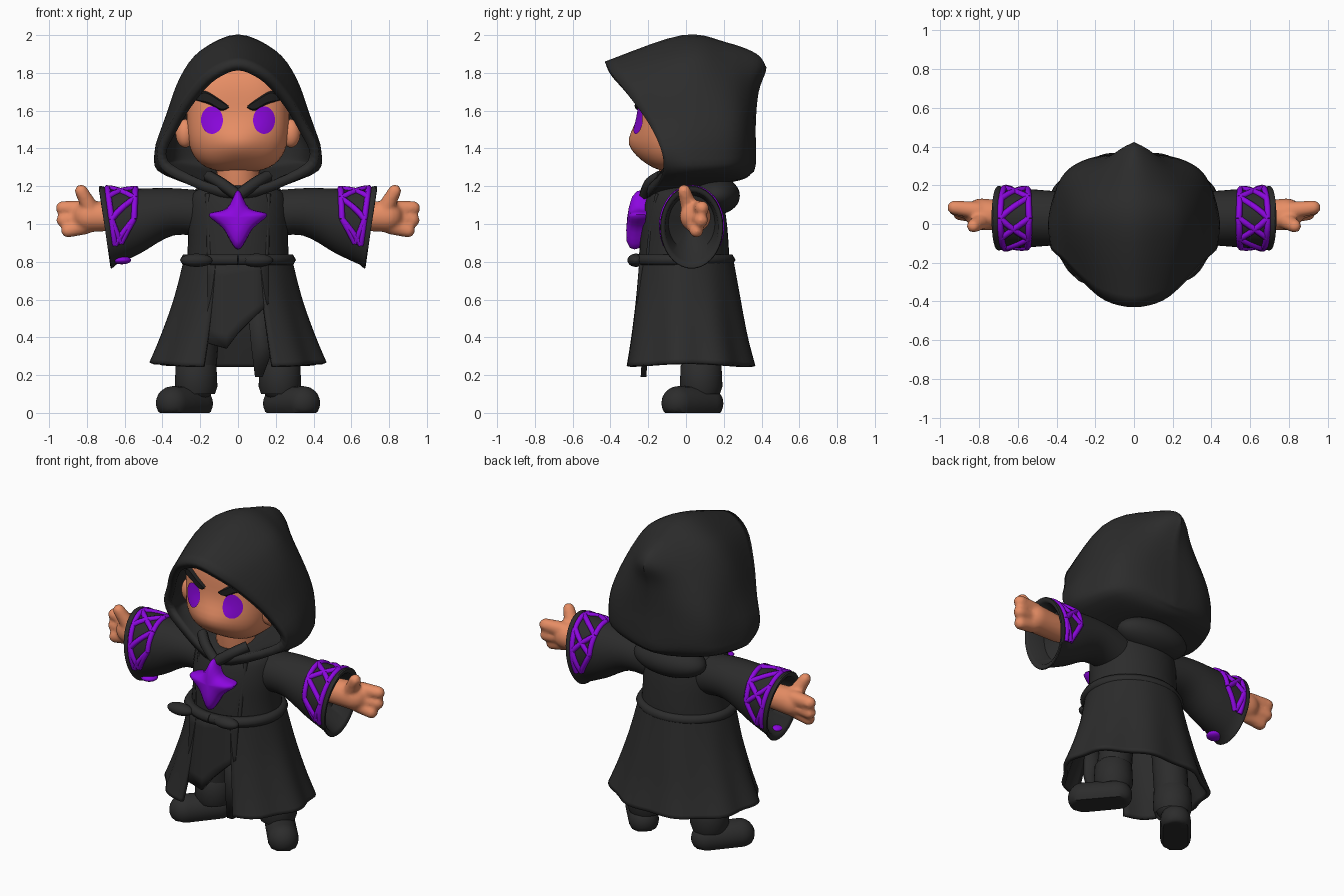
import bpy
import bmesh
from math import sin, cos, pi, radians, exp
from mathutils import Vector

cube = bpy.data.objects.get("Cube")
if cube:
    bpy.data.objects.remove(cube, do_unlink=True)


def material(name, color):
    mat = bpy.data.materials.new(name)
    mat.use_nodes = True
    mat.diffuse_color = (*color, 1)
    node = next(n for n in mat.node_tree.nodes if n.type == 'BSDF_PRINCIPLED')
    node.inputs["Base Color"].default_value = (*color, 1)
    return mat


ROBE = material("charcoal_cloth", (0.025, 0.025, 0.025))
SKIN = material("warm_skin", (0.8, 0.27, 0.13))
PURPLE = material("vivid_purple", (0.26, 0.002, 0.73))
BROW = material("black_hair", (0.014, 0.014, 0.014))


# ---- helpers: splines, grids of points, and objects made from them ----
def at(points, t, closed=False):
    """Point on a smooth spline through the given points; t counts in points."""
    n = len(points)
    i = int(t) if closed else min(int(t), n - 2)
    f = t - i
    pick = lambda k: Vector(points[k % n] if closed else points[max(0, min(n - 1, k))])
    a, b, c, d = (pick(i + k) for k in (-1, 0, 1, 2))
    return (b * 2 + (c - a) * f + (a * 2 - b * 5 + c * 4 - d) * f ** 2
            + (b * 3 - a - c * 3 + d) * f ** 3) * 0.5


def spline(points, steps, closed=False):
    spans = len(points) if closed else len(points) - 1
    count = spans * steps + (0 if closed else 1)
    return [at(points, k / steps, closed) for k in range(count)]


def loft(rings, steps):
    """Smoothly fill in extra rings between the given ones."""
    return list(zip(*[spline(column, steps) for column in zip(*rings)]))


def build(name, grids, mat, closed=True, thickness=0, offset=-1, blend=0):
    bm = bmesh.new()
    for rows in grids:
        rows = [[bm.verts.new(p) for p in row] for row in rows]
        for low, high in zip(rows, rows[1:]):
            n = len(low)
            for i in range(n if closed else n - 1):
                j = (i + 1) % n
                bm.faces.new((low[i], low[j], high[j], high[i]))
    bmesh.ops.remove_doubles(bm, verts=bm.verts, dist=0.0004)
    bmesh.ops.recalc_face_normals(bm, faces=bm.faces)
    mesh = bpy.data.meshes.new(name)
    bm.to_mesh(mesh)
    bm.free()
    mesh.materials.append(mat)
    mesh.polygons.foreach_set("use_smooth", [True] * len(mesh.polygons))
    mesh.set_sharp_from_angle(angle=radians(50))
    obj = bpy.data.objects.new(name, mesh)
    bpy.context.collection.objects.link(obj)
    if thickness:
        mod = obj.modifiers.new("thickness", 'SOLIDIFY')
        mod.thickness, mod.offset = thickness, offset
    if blend:
        mod = obj.modifiers.new("blend", 'REMESH')
        mod.mode, mod.voxel_size, mod.use_smooth_shade = 'VOXEL', blend, True
        mod = obj.modifiers.new("soften", 'SMOOTH')
        mod.iterations = 4


def ring(cx, cy, z, rx, ry, n=40):
    return [Vector((cx + rx * sin(2 * pi * k / n), cy - ry * cos(2 * pi * k / n), z)) for k in range(n)]


def capsule(a, b, r1, r2, n=20):
    a, b = Vector(a), Vector(b)
    turn = (b - a).to_track_quat('Z', 'Y')
    rows = []
    for end, r, start in ((a, r1, -pi / 2), (b, r2, 0)):
        for k in range(7):
            phi = start + k * pi / 12
            rows.append([end + turn @ (p * r) for p in ring(0, 0, sin(phi), cos(phi), cos(phi), n)])
    return rows


def ball(c, r, power=2, n=40):
    rows = []
    for k in range(n // 2 + 1):
        phi = -pi / 2 + k * 2 * pi / n
        row = []
        for d in ring(0, 0, sin(phi), cos(phi), cos(phi), n):
            d /= sum(abs(v) ** power for v in d) ** (1 / power)
            row.append(Vector(c) + Vector(d[i] * r[i] for i in range(3)))
        rows.append(row)
    return rows


def tube(name, paths, radius, mat):
    curve = bpy.data.curves.new(name + "_path", 'CURVE')
    curve.dimensions, curve.bevel_depth, curve.bevel_resolution = '3D', radius, 1
    curve.use_fill_caps = True
    for path in paths:
        line = curve.splines.new('POLY')
        line.points.add(len(path) - 1)
        for point, p in zip(line.points, path):
            point.co = (*p, 1)
    helper = bpy.data.objects.new(name + "_path", curve)
    mesh = bpy.data.meshes.new_from_object(helper)
    bpy.data.objects.remove(helper)
    mesh.name = name
    mesh.materials.clear()
    mesh.materials.append(mat)
    mesh.polygons.foreach_set("use_smooth", [True] * len(mesh.polygons))
    bpy.context.collection.objects.link(bpy.data.objects.new(name, mesh))


# ---- hood: half rings from the front rim back to a pointed ridge ----
rim = [(0, -.43, 1.86), (.15, -.395, 1.8), (.27, -.295, 1.67), (.365, -.19, 1.52),
       (.43, -.125, 1.37), (.34, -.13, 1.25), (0, -.21, 1.13)]
middle = [(0, -.02, 2), (.2, 0, 1.915), (.305, 0, 1.78), (.38, .02, 1.58),
          (.44, .02, 1.38), (.39, .02, 1.26), (0, 0, 1.18)]
back = [(0, .22, 1.96), (.14, .21, 1.9), (.26, .22, 1.75), (.35, .24, 1.55),
        (.375, .24, 1.38), (.33, .24, 1.28), (0, .28, 1.23)]
rear = [(0, .375, 1.9), (.075, .375, 1.84), (.14, .345, 1.72), (.21, .34, 1.55),
        (.23, .34, 1.4), (.19, .34, 1.31), (0, .35, 1.27)]
ridge = [(0, .425, 1.83), (0, .42, 1.8), (0, .385, 1.7), (0, .37, 1.55),
         (0, .37, 1.4), (0, .37, 1.32), (0, .36, 1.28)]
whole = lambda half: half + [(-x, y, z) for x, y, z in half[-2:0:-1]]
hood = [spline(whole(h), 4, True) for h in (rim, middle, back, rear, ridge)]
build("hood", [loft(hood, 5)], ROBE, thickness=.05)
build("hood_drape", [ball((0, .16, 1.15), (.24, .125, .1))], ROBE)

# ---- head: boxy, with a soft muzzle bulge ----
C, R, P = Vector((0, -.03, 1.575)), Vector((.272, .222, .3)), 3


def bulge(x, z):
    return .06 * exp(-((z - 1.425) / .1) ** 2 - (x / .15) ** 2)


def face(x, z, lift=0):
    rest = 1 - abs(x / R.x) ** P - abs((z - C.z) / R.z) ** P
    return Vector((x, C.y - R.y * max(rest, .01) ** (1 / P) - bulge(x, z) - lift, z))


head = ball(C, R, P, 64)
for p in (p for row in head for p in row):
    p.y -= bulge(p.x, p.z) * max(0, min(1, (C.y - p.y) * 6))
build("head", [head], SKIN)
build("neck", [capsule((0, 0, 1.1), (0, -.04, 1.35), .12, .11)], SKIN)

for s, side in ((1, "left"), (-1, "right")):
    build(side + "_ear", [ball((s * .28, -.08, 1.48), (.05, .05, .075))], SKIN)
    eye = [[face(s * (.138 + p.x), 1.55 - p.y, .007) for p in ring(0, 0, 0, .058 * k / 5, .073 * k / 5)]
           for k in range(6)]
    build(side + "_eye", [eye], PURPLE)
    lower = spline([(.048, 1.615), (.09, 1.6), (.15, 1.632), (.222, 1.655)], 4)
    upper = spline([(.05, 1.625), (.1, 1.662), (.178, 1.705), (.227, 1.668)], 4)
    brow = [[face(s * p.x, p.y, lift) for p in (a.lerp(b, f) for a, b in zip(lower, upper))]
            for f, lift in ((0, 0), (.15, .016), (.85, .02), (1, 0))]
    build(side + "_eyebrow", [brow], BROW, closed=False)

# ---- robe body, belt and lapels ----
body = [ring(0, -.01, z, rx, ry) for z, rx, ry in
        ((.76, .275, .24), (.9, .265, .235), (1.05, .265, .22), (1.16, .24, .19), (1.2, .16, .15), (1.205, .09, .09))]
build("robe_body", [loft(body, 4)], ROBE)
belt_ring = ring(0, -.02, .81, .275, .25)
tube("belt", [belt_ring + belt_ring[:1]], .032, ROBE)
build("belt_knots", [ball((x, -.265, .808), (.085, .045, .035)) for x in (-.22, .1)], ROBE)
for s, side in ((1, "left"), (-1, "right")):
    lapel = spline([(s * .16, -.13, 1.255), (s * .09, -.19, 1.215), (0, -.22, 1.15)], 5)
    tube(side + "_collar", [lapel], .032, ROBE)
    seam = spline([(s * .16, -.15, 1.16), (s * .155, -.18, 1.0), (s * .15, -.2, .82)], 5)
    tube(side + "_seam", [seam], .014, ROBE)

# ---- skirt, open at the front, with a slanted under flap ----
skirt = []
for z, rx, ry, cy in spline([(.83, .27, .245, -.01), (.6, .325, .28, 0), (.4, .39, .315, .005), (.245, .45, .35, .01)], 5):
    row = []
    for k in range(73):
        a = .42 + k * (2 * pi - .84) / 72
        fold = 1 + .05 * (.83 - z) * cos(9 * a)
        lift = .03 * sin(a) ** 4 * (.83 - z)
        row.append(Vector((rx * fold * sin(a), cy - ry * fold * cos(a), z + lift)))
    skirt.append(row)
build("skirt", [skirt], ROBE, closed=False, thickness=.025, offset=0)
hem = [(-.165, .37), (-.06, .34), (.0, .42), (.08, .5), (.165, .58)]
flap = [[Vector((x, -.235 - .07 * (.8 - z), z)) for x, z in ((x, .8 + (low - .8) * k / 6) for x, low in hem)]
        for k in range(7)]
build("front_flap", [flap], ROBE, closed=False, thickness=.025, offset=0)
tail = [[(x, y, z) for x in (a, b)] for a, b, y, z in
        ((.05, .19, -.2, .58), (.07, .19, -.215, .35), (.09, .13, -.225, .19))]
build("flap_tail", [tail], ROBE, closed=False, thickness=.03, offset=0)

# ---- sleeves: x, centre height, vertical and depth radius along the arm ----
SLEEVE = [(.16, 1.05, .125, .12), (.35, 1.065, .125, .135), (.54, 1.015, .172, .15), (.7, .983, .21, .16)]


def sleeve(s, t, a, scale=1):
    x, z, rz, ry = at(SLEEVE, t)
    return Vector((s * (x + .01 * t * sin(a)), .03 + ry * scale * cos(a), z + rz * scale * sin(a)))


def trim(s, t1, a1, t2, a2, n=8):
    return [sleeve(s, t1 + (t2 - t1) * k / n, radians(a1 + (a2 - a1) * k / n), .995) for k in range(n + 1)]


for s, side in ((1, "left"), (-1, "right")):
    stations = [(k / 4, 1) for k in range(12)]
    stations += [(2.85, 1.03), (3, 1.045), (3.08, 1.02), (3.08, .94), (2.95, .88), (2.3, .8), (2.1, .01)]
    rows = [[sleeve(s, t, 2 * pi * k / 40, f) for k in range(40)] for t, f in stations]
    build(side + "_sleeve", [rows], ROBE)

    # zigzag embroidery between two bands
    inner = [(2.5, -30), (2.05, 5), (1.95, 45), (1.9, 90), (1.95, 135), (2.05, 175), (2.5, 210)]
    outer = [(2.7, -30 + 40 * k) for k in range(7)]
    lines = [trim(s, *p, *q) for band in (inner, outer) for p, q in zip(band, band[1:])]
    for k in range(6):
        lines.append(trim(s, *inner[k], *outer[k + 1]))
        if k % 2:
            lines.append(trim(s, *outer[k], *inner[k + 1]))
    tube(side + "_sleeve_trim", lines, .017, PURPLE)

    # hand with thumb and three fingers
    palm = (s * .79, .05, 1.04)
    parts = [capsule((s * .6, .04, 1.04), palm, .075, .083)]
    parts += [capsule((s * x, y, z), (s * tx, ty, tz), .046, r) for x, y, z, tx, ty, tz, r in
              ((.81, .07, 1.08, .928, .085, 1.085, .037), (.82, .06, 1.03, .925, .08, 1.02, .037),
               (.81, .05, .99, .9, .055, .965, .037), (.78, .02, 1.08, .83, -.01, 1.175, .035))]
    build(side + "_hand", parts, SKIN, blend=.012)

    # leg and splayed boot
    build(side + "_leg", [capsule((s * .19, .08, .55), (s * .22, .08, .16), .1, .1)], ROBE)
    cuff = [ring(s * .222, .08, z, r, r) for z, r in ((.1, .1), (.14, .113), (.25, .108), (.27, .09))]
    build(side + "_boot_cuff", [cuff], ROBE)
    boot = capsule((s * .22, .11, .05), (s * .345, -.04, .052), .088, .09)
    for p in (p for row in boot for p in row):
        p.z = max(p.z, 0)
    build(side + "_boot", [boot], ROBE)

build("right_sleeve_patch", [ball(sleeve(-1, 2.55, radians(255), .98), (.05, .05, .022))], PURPLE)

# ---- puffy four pointed chest star ----
tips = [(0, 1.18), (.058, 1.085), (.155, 1.05), (.078, .975), (0, .865), (-.078, .975), (-.155, 1.05), (-.058, 1.085)]
outline = spline(tips, 5, True)
centre = Vector((0, 1.035))
star = []
for size, lift in ((.92, -.02), (1, .02), (.95, .045), (.75, .066), (.4, .076), (0, .079)):
    row = [centre.lerp(p, size) for p in outline]
    star.append([Vector((p.x, -.215 - .12 * (1.18 - p.y) - lift, p.y)) for p in row])
build("chest_star", [star], PURPLE)
